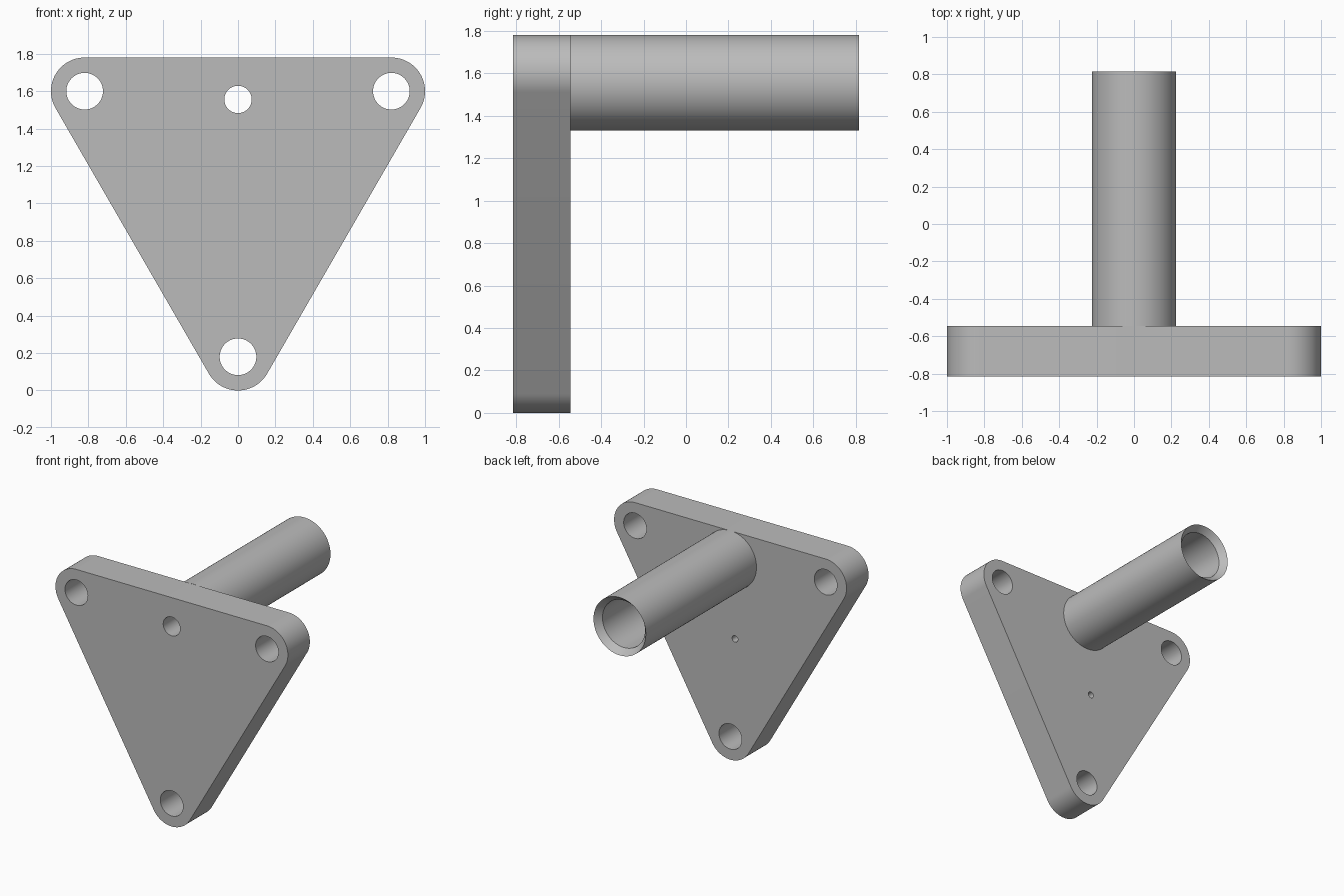
import bpy, bmesh, math
from mathutils import Matrix, Vector

cube = bpy.data.objects.get("Cube")
if cube:
    bpy.data.objects.remove(cube, do_unlink=True)

FRONT, FACE, END = -0.815, -0.545, 0.815   # plate front, plate back, tube tip
TUBE_Z = 1.556
CORNERS = [(0, 0.18), (0.82, 1.6), (-0.82, 1.6)]

grey = bpy.data.materials.new("plain grey")
grey.use_nodes = True
colour = (0.5, 0.5, 0.5, 1)
grey.diffuse_color = colour
grey.node_tree.nodes["Principled BSDF"].inputs["Base Color"].default_value = colour


def make_object(name, bm):
    bmesh.ops.recalc_face_normals(bm, faces=bm.faces)
    mesh = bpy.data.meshes.new(name)
    bm.to_mesh(mesh)
    bm.free()
    mesh.materials.append(grey)
    obj = bpy.data.objects.new(name, mesh)
    bpy.context.collection.objects.link(obj)
    return obj


def activate(obj):
    bpy.ops.object.select_all(action='DESELECT')
    obj.select_set(True)
    bpy.context.view_layer.objects.active = obj


def drill(target, x, z, radius, y0, y1):
    """Cut a round hole along y from y0 to y1."""
    bm = bmesh.new()
    place = Matrix.Translation((x, (y0 + y1) / 2, z)) @ Matrix.Rotation(math.pi / 2, 4, 'X')
    bmesh.ops.create_cone(bm, cap_ends=True, segments=64, radius1=radius,
                          radius2=radius, depth=y1 - y0, matrix=place)
    cutter = make_object("hole_cutter", bm)
    cutter.hide_render = True
    mod = target.modifiers.new("hole", 'BOOLEAN')
    mod.operation = 'DIFFERENCE'
    mod.solver = 'EXACT'
    mod.object = cutter
    activate(target)
    bpy.ops.object.modifier_apply(modifier=mod.name)
    bpy.data.objects.remove(cutter, do_unlink=True)


# Mounting plate: rounded triangle extruded along y
bm = bmesh.new()
outline = []
steps = 32
for i, (cx, cz) in enumerate(CORNERS):
    for s in range(steps + 1):
        a = math.radians(210 + 120 * i + 120 * s / steps)
        outline.append(bm.verts.new((cx + 0.18 * math.cos(a), FRONT, cz + 0.18 * math.sin(a))))
face = bm.faces.new(outline)
side = bmesh.ops.extrude_face_region(bm, geom=[face], use_keep_orig=True)
moved = [v for v in side["geom"] if isinstance(v, bmesh.types.BMVert)]
bmesh.ops.translate(bm, verts=moved, vec=(0, FACE - FRONT, 0))
plate = make_object("mounting_plate", bm)

# Corner bolt holes, centre hole into the tube, small blind hole in the back
for cx, cz in CORNERS:
    drill(plate, cx, cz, 0.098, FRONT - 0.1, FACE + 0.1)
drill(plate, 0, TUBE_Z, 0.073, FRONT - 0.1, FACE + 0.1)
drill(plate, -0.04, 0.95, 0.025, FACE - 0.13, FACE + 0.1)

# Hollow tube with a countersunk mouth, lathed around y
bm = bmesh.new()
profile = [(0.225, FACE), (0.225, END), (0.183, END - 0.05), (0.183, FACE)]
verts = [bm.verts.new((r, y, TUBE_Z)) for r, y in profile]
edges = [bm.edges.new(pair) for pair in zip(verts, verts[1:])]
bmesh.ops.spin(bm, geom=verts + edges, cent=Vector((0, 0, TUBE_Z)), axis=(0, 1, 0),
               angle=math.tau, steps=96, use_merge=True)
bmesh.ops.remove_doubles(bm, verts=bm.verts, dist=0.0001)
tube = make_object("tube", bm)

for obj in (plate, tube):
    activate(obj)
    bpy.ops.object.shade_smooth_by_angle(angle=math.radians(30))
